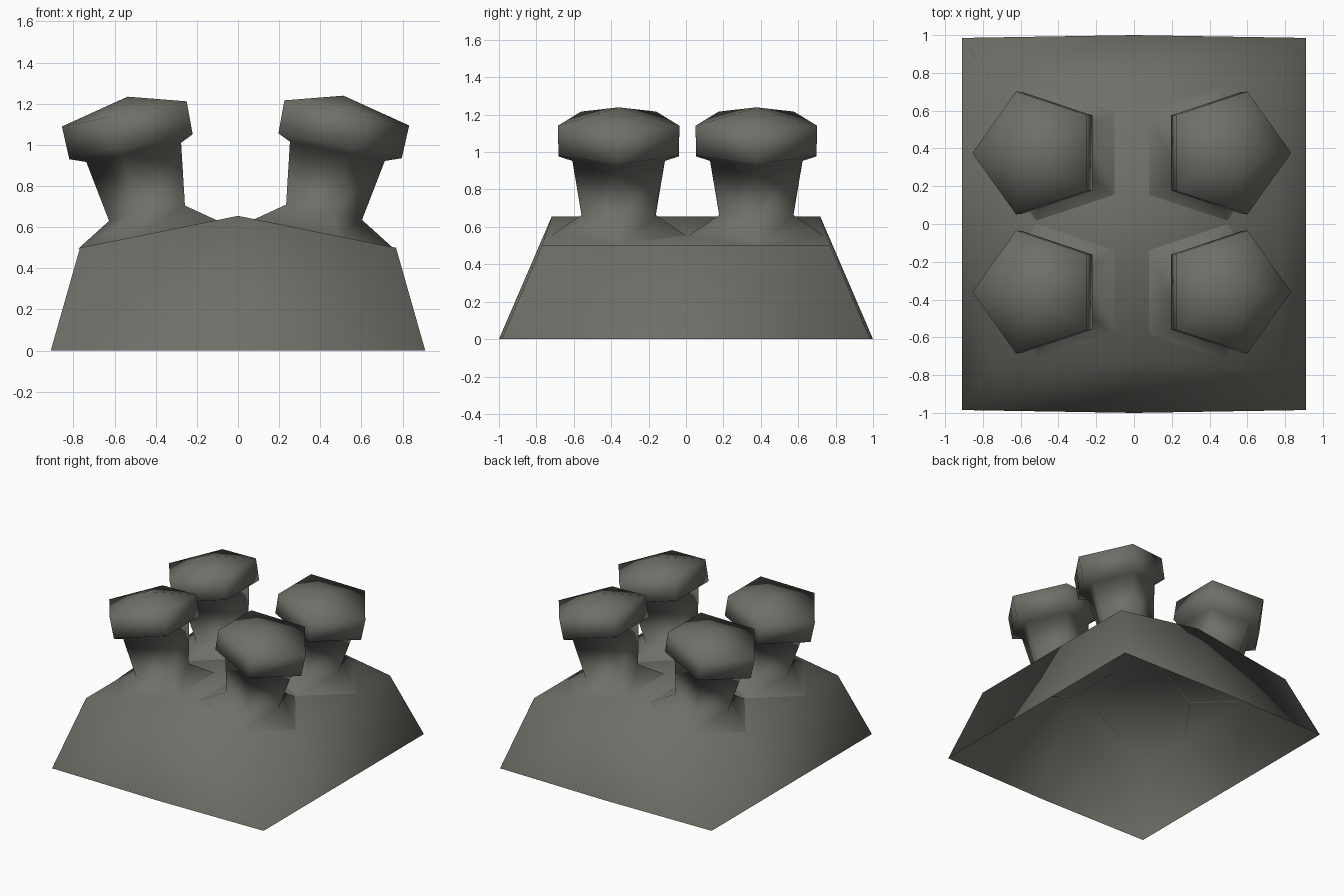
import bpy, bmesh, math
from mathutils import Matrix, Vector

if "Cube" in bpy.data.objects:
    bpy.data.objects.remove(bpy.data.objects["Cube"])

grey = bpy.data.materials.new("dark warm grey")
grey.diffuse_color = (0.16, 0.16, 0.14, 1)
grey.use_nodes = True
grey.node_tree.nodes["Principled BSDF"].inputs["Base Color"].default_value = grey.diffuse_color


def finish(bm, name):
    for f in bm.faces:
        f.smooth = True
    mesh = bpy.data.meshes.new(name)
    bm.to_mesh(mesh)
    bm.free()
    mesh.materials.append(grey)
    obj = bpy.data.objects.new(name, mesh)
    bpy.context.collection.objects.link(obj)
    return obj


# Hollow base: flared skirt with a shallow ridged roof, open underneath
def build_base():
    bm = bmesh.new()
    def ring(side_x, side_y, mid_y, side_z, mid_z):
        pts = [(-side_x, -side_y, side_z), (0, -mid_y, mid_z), (side_x, -side_y, side_z),
               (side_x, side_y, side_z), (0, mid_y, mid_z), (-side_x, side_y, side_z)]
        return [bm.verts.new(p) for p in pts]
    low = ring(0.91, 0.985, 1.0, 0, 0)
    top = ring(0.768, 0.77, 0.718, 0.5, 0.655)
    for i in range(6):
        j = (i + 1) % 6
        bm.faces.new((low[i], low[j], top[j], top[i]))
    bm.faces.new((top[1], top[2], top[3], top[4]))
    bm.faces.new((top[0], top[1], top[4], top[5]))
    finish(bm, "base_shell")


# Five-sided stud: flared foot, widening stem, overhanging domed cap
PROFILE = [(0.382, -0.003), (0.208, 0.10), (0.26, 0.403),
           (0.338, 0.432), (0.342, 0.595)]
APEX = 0.674
TILT = math.atan2(0.155, 0.768)


def build_stud(name, x, y):
    bm = bmesh.new()
    rings = []
    for r, h in PROFILE:
        rings.append([bm.verts.new((r * math.cos(k * math.tau / 5),
                                    r * math.sin(k * math.tau / 5), h)) for k in range(5)])
    for a, b in zip(rings, rings[1:]):
        for i in range(5):
            j = (i + 1) % 5
            bm.faces.new((a[i], a[j], b[j], b[i]))
    tip = bm.verts.new((0, 0, APEX))
    for i in range(5):
        bm.faces.new((rings[-1][i], rings[-1][(i + 1) % 5], tip))
    # stand on the roof slope, one corner pointing outward
    turn = 0 if x > 0 else math.pi
    z = 0.655 - abs(x) * math.tan(TILT)
    bm.transform(Matrix.Translation(Vector((x, y, z)))
                 @ Matrix.Rotation(turn, 4, 'Z') @ Matrix.Rotation(TILT, 4, 'Y'))
    finish(bm, name)


build_base()
for side, x in (("left", -0.403), ("right", 0.379)):
    for end, y in (("front", -0.36), ("back", 0.376)):
        build_stud(f"stud_{end}_{side}", x, y)
